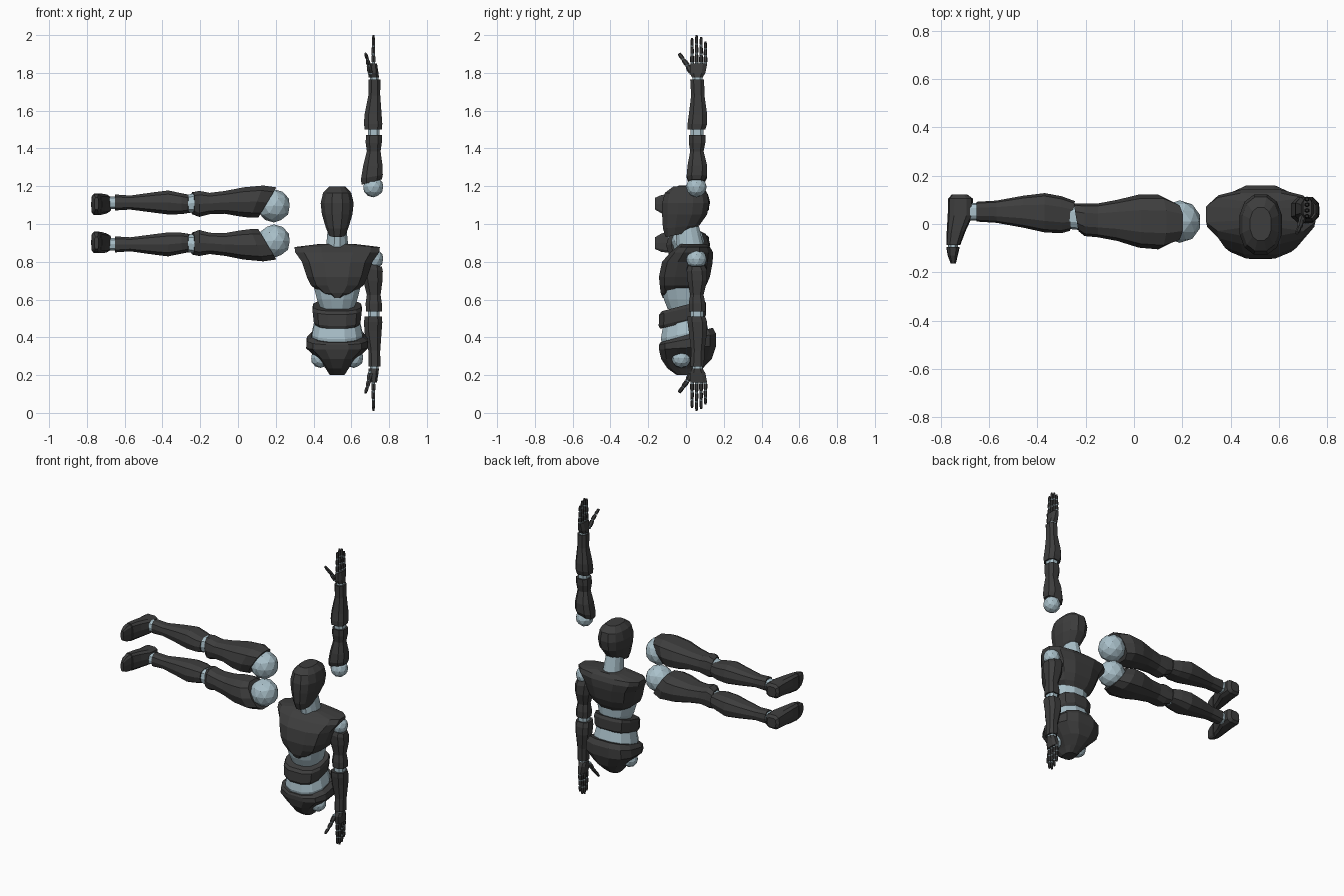
import bpy, bmesh, math
from mathutils import Vector


def material(name, rgb):
    m = bpy.data.materials.new(name)
    m.diffuse_color = (*rgb, 1)
    return m


DARK = material("charcoal shell", (0.047, 0.047, 0.047))
BLUE = material("pale blue joint", (0.40, 0.53, 0.59))


def finish(bm, name, mat):
    bmesh.ops.recalc_face_normals(bm, faces=bm.faces)
    me = bpy.data.meshes.new(name)
    bm.to_mesh(me)
    bm.free()
    me.materials.append(mat)
    ob = bpy.data.objects.new(name, me)
    bpy.context.collection.objects.link(ob)
    return ob


def loft(name, mat, secs, place, n=10, p=0.75):
    """Skin rings (t, a0, a1, b0, b1, tilt_a, tilt_b); place maps (a, b, t) to space."""
    bm = bmesh.new()
    rings = []
    for s in secs:
        t, a0, a1, b0, b1, ta, tb = (list(s) + [0, 0])[:7]
        ring = []
        for i in range(n):
            w = 2 * math.pi * (i + 0.5) / n
            u = math.copysign(abs(math.cos(w)) ** p, math.cos(w))
            v = math.copysign(abs(math.sin(w)) ** p, math.sin(w))
            ring.append(bm.verts.new(place((a0 + a1) / 2 + u * (a1 - a0) / 2,
                                           (b0 + b1) / 2 + v * (b1 - b0) / 2,
                                           t + ta * u + tb * v)))
        rings.append(ring)
    for r, q in zip(rings, rings[1:]):
        for i in range(n):
            j = (i + 1) % n
            bm.faces.new((r[i], r[j], q[j], q[i]))
    bm.faces.new(rings[0])
    bm.faces.new(rings[-1])
    return finish(bm, name, mat)


def ball(name, center, r, sub=2):
    bm = bmesh.new()
    bmesh.ops.create_icosphere(bm, subdivisions=sub, radius=r)
    bmesh.ops.translate(bm, verts=bm.verts, vec=Vector(center))
    return finish(bm, name, BLUE)


# --- torso stack: rings of (z, half width, front y, back y, side tilt, back tilt)
CX = 0.525


def trunk(name, mat, rows, n=12, p=0.75):
    secs = [(r[0], CX - r[1], CX + r[1], r[2], r[3], 0, r[4] if len(r) > 4 else 0) for r in rows]
    return loft(name, mat, secs, lambda a, b, t: (a, b, t), n, p)


trunk("head", DARK, [(0.945, 0.045, -0.11, 0.03, 0.015), (0.985, 0.062, -0.125, 0.075, 0.01),
                     (1.05, 0.083, -0.13, 0.115), (1.11, 0.09, -0.13, 0.125),
                     (1.165, 0.077, -0.115, 0.115), (1.198, 0.045, -0.07, 0.07)], p=0.85)
trunk("neck", BLUE, [(0.87, 0.062, -0.05, 0.10), (0.99, 0.05, -0.06, 0.07)], p=1)
trunk("chest", DARK, [(0.608, 0.03, -0.125, 0.05), (0.635, 0.09, -0.137, 0.085),
                      (0.675, 0.143, -0.142, 0.11), (0.72, 0.165, -0.147, 0.13),
                      (0.80, 0.192, -0.13, 0.145), (0.85, 0.228, -0.085, 0.145),
                      (0.878, 0.232, -0.05, 0.13), (0.895, 0.09, -0.03, 0.11)])
trunk("upper_waist", BLUE, [(0.55, 0.09, -0.10, 0.08), (0.60, 0.11, -0.12, 0.09),
                            (0.67, 0.128, -0.135, 0.095)], p=0.9)
trunk("belly_band", DARK, [(0.475, 0.118, -0.14, 0.10, 0.03), (0.49, 0.127, -0.148, 0.11, 0.03),
                           (0.55, 0.134, -0.145, 0.11, 0.03), (0.568, 0.13, -0.13, 0.10, 0.03)])
trunk("lower_waist", BLUE, [(0.35, 0.13, -0.12, 0.12, 0.03), (0.42, 0.138, -0.137, 0.12, 0.03),
                            (0.49, 0.122, -0.125, 0.10, 0.03)], p=0.9)
trunk("pelvis", DARK, [(0.20, 0.04, -0.05, 0.045), (0.235, 0.062, -0.10, 0.09),
                       (0.285, 0.105, -0.135, 0.14), (0.345, 0.168, -0.147, 0.163, 0.01),
                       (0.39, 0.165, -0.147, 0.163, 0.03), (0.412, 0.14, -0.14, 0.145, 0.04)])
for s in (-1, 1):
    ball("hip_socket", (CX + s * 0.088, -0.025, 0.29), 0.052)


# --- legs lying along x, the second mirrored in z
def leg(flip):
    def z(v):
        return 2.006 - v if flip else v

    def along(a, b, t):
        return (t, b, z(a))

    def foot_place(a, b, t):
        return (b, t, z(a))

    ball("hip_ball", (0.19, 0.01, z(1.096)), 0.088)
    loft("thigh", DARK, [(0.155, 1.03, 1.197, -0.078, 0.09, 0.05), (0.10, 1.03, 1.207, -0.105, 0.122, 0.035),
                         (0.02, 1.037, 1.197, -0.098, 0.122, 0.01), (-0.07, 1.052, 1.177, -0.07, 0.10),
                         (-0.15, 1.05, 1.167, -0.055, 0.085), (-0.205, 1.035, 1.178, -0.05, 0.085),
                         (-0.24, 1.05, 1.17, -0.03, 0.085, 0, -0.01)], along)
    loft("knee", BLUE, [(-0.225, 1.06, 1.165, -0.025, 0.08), (-0.275, 1.06, 1.155, -0.02, 0.085)], along)
    loft("shin", DARK, [(-0.255, 1.058, 1.155, -0.028, 0.095, 0, 0.01), (-0.30, 1.05, 1.165, -0.038, 0.115),
                        (-0.37, 1.048, 1.18, -0.035, 0.128), (-0.46, 1.06, 1.168, -0.015, 0.117),
                        (-0.57, 1.075, 1.152, 0.005, 0.097), (-0.652, 1.07, 1.158, 0.01, 0.092)], along)
    loft("ankle", BLUE, [(-0.64, 1.078, 1.148, 0.015, 0.087), (-0.69, 1.078, 1.148, 0.015, 0.087)], along)
    loft("foot", DARK, [(0.122, 1.075, 1.14, -0.755, -0.69), (0.105, 1.06, 1.155, -0.77, -0.668),
                        (0.035, 1.055, 1.158, -0.772, -0.668), (-0.03, 1.048, 1.162, -0.776, -0.698),
                        (-0.088, 1.045, 1.162, -0.778, -0.72)], foot_place, p=0.6)
    loft("toe_joint", BLUE, [(-0.08, 1.055, 1.152, -0.77, -0.73), (-0.105, 1.055, 1.152, -0.77, -0.73)], foot_place)
    loft("toe_cap", DARK, [(-0.095, 1.047, 1.16, -0.778, -0.722), (-0.13, 1.055, 1.155, -0.772, -0.73),
                           (-0.163, 1.075, 1.14, -0.76, -0.738)], foot_place, p=0.6)


# --- arms along z, the second mirrored downwards
def arm(flip):
    def z(v):
        return 2.01 - v if flip else v

    def along(a, b, t):
        return (a, b, z(t))

    def bead(name, y, h, r, x=0.717):
        ball(name, (x, y, z(h)), r, 1)

    ball("shoulder_ball", (0.716, 0.055, z(1.196)), 0.055)
    loft("upper_arm", DARK, [(1.222, 0.65, 0.765, 0.01, 0.10, 0.015), (1.25, 0.648, 0.77, 0.0, 0.115, 0.01),
                             (1.31, 0.66, 0.768, 0.005, 0.115), (1.385, 0.68, 0.757, 0.02, 0.095),
                             (1.43, 0.673, 0.764, 0.012, 0.105), (1.472, 0.675, 0.764, 0.012, 0.105)], along, 8)
    loft("elbow", BLUE, [(1.46, 0.685, 0.752, 0.022, 0.095), (1.51, 0.685, 0.752, 0.022, 0.095)], along, 8)
    loft("forearm", DARK, [(1.50, 0.668, 0.764, 0.005, 0.105), (1.53, 0.664, 0.767, 0.005, 0.115),
                           (1.58, 0.667, 0.763, 0.012, 0.115), (1.68, 0.688, 0.755, 0.025, 0.10),
                           (1.765, 0.69, 0.755, 0.02, 0.098)], along, 8)
    loft("wrist", BLUE, [(1.75, 0.698, 0.745, 0.032, 0.09), (1.79, 0.698, 0.745, 0.032, 0.09)], along, 8)
    loft("palm", DARK, [(1.775, 0.69, 0.748, 0.03, 0.09), (1.80, 0.69, 0.745, 0.018, 0.105),
                        (1.85, 0.70, 0.737, 0.02, 0.115)], along, 8)
    # four fingers of three segments
    for y, tip in ((0.032, 1.985), (0.056, 2.0), (0.08, 1.99), (0.103, 1.965)):
        step = (tip - 1.853) / 3
        for k in range(3):
            a, r = 1.853 + k * step, 0.0125 - 0.0015 * k
            bead("knuckle", y, a, 0.011 - 0.001 * k)
            loft("finger_segment", DARK, [(a + 0.005, 0.717 - r, 0.717 + r, y - r * 0.85, y + r * 0.85),
                                          (a + step * 0.6, 0.717 - r, 0.717 + r, y - r * 0.85, y + r * 0.85),
                                          (a + step, 0.717 - r * 0.6, 0.717 + r * 0.6, y - r * 0.6, y + r * 0.6)],
                 along, 6, 1)
    # thumb swings to the front
    path = [(0.70, 0.03, 1.80), (0.692, 0.008, 1.84), (0.685, -0.015, 1.872), (0.675, -0.037, 1.903)]
    for k, (p, q) in enumerate(zip(path, path[1:])):
        r = 0.016 - 0.003 * k
        bead("thumb_knuckle", p[1], p[2], r * 0.9, p[0])
        secs = []
        for f, s in ((0.1, 0.9), (0.55, 1), (1, 0.65)):
            x, y, h = (m + f * (w - m) for m, w in zip(p, q))
            secs.append((h, x - r * s, x + r * s, y - r * s, y + r * s, 0, 0.005))
        loft("thumb_segment", DARK, secs, along, 6, 1)


for flip in (False, True):
    leg(flip)
    arm(flip)
